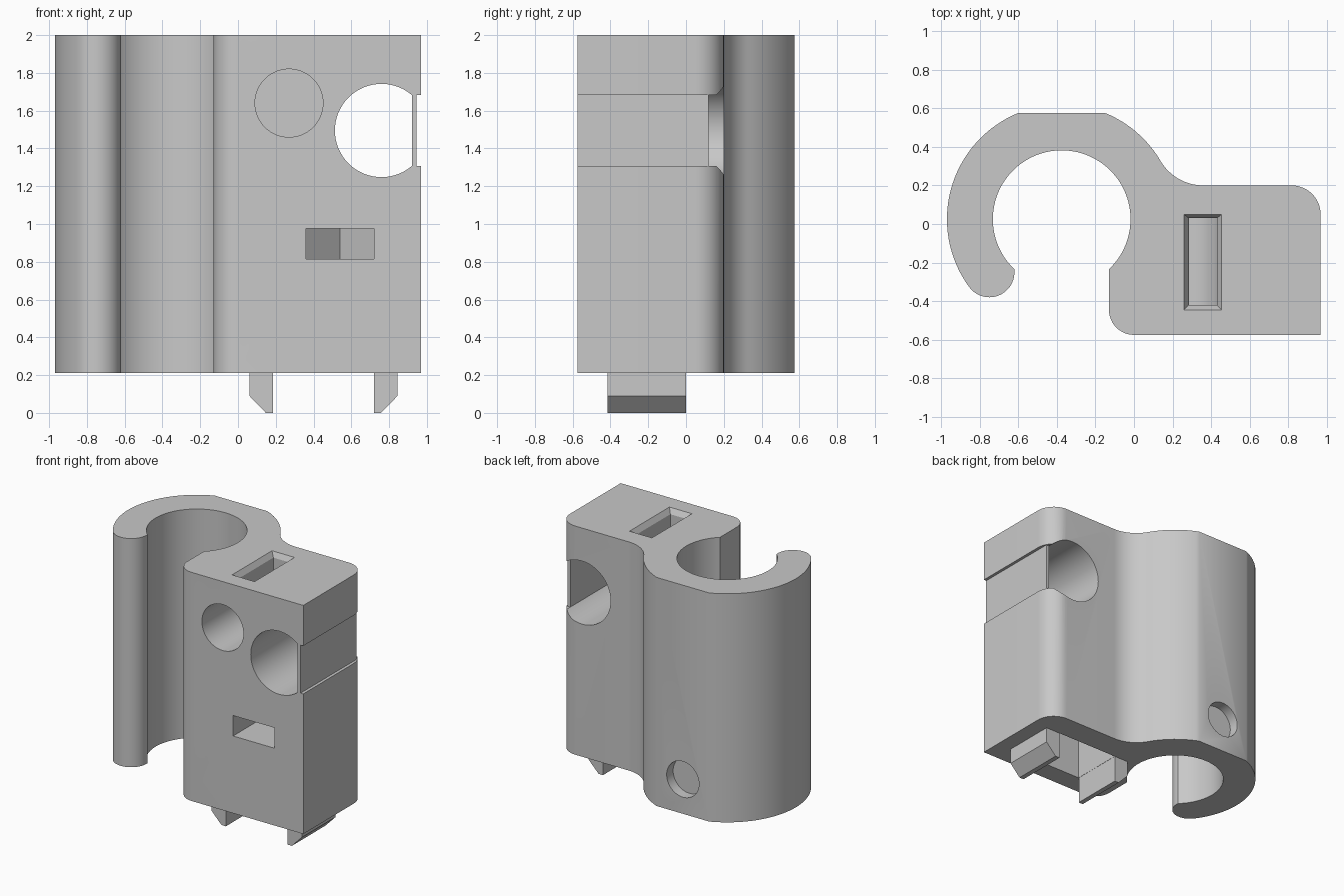
import bpy, bmesh
from math import cos, sin, radians, atan2, pi, sqrt

cube = bpy.data.objects.get("Cube")
if cube:
    bpy.data.objects.remove(cube, do_unlink=True)

grey = bpy.data.materials.new("plain grey")
grey.use_nodes = True
tone = (0.58, 0.58, 0.58, 1)
grey.diffuse_color = tone
grey.node_tree.nodes["Principled BSDF"].inputs["Base Color"].default_value = tone


def loft(name, rings):
    """Closed solid through matching rings of 3D points."""
    bm = bmesh.new()
    loops = [[bm.verts.new(p) for p in ring] for ring in rings]
    n = len(loops[0])
    for a, b in zip(loops, loops[1:]):
        for i in range(n):
            j = (i + 1) % n
            bm.faces.new((a[i], a[j], b[j], b[i]))
    bm.faces.new(loops[0][::-1])
    bm.faces.new(loops[-1])
    bmesh.ops.recalc_face_normals(bm, faces=bm.faces)
    mesh = bpy.data.meshes.new(name)
    bm.to_mesh(mesh)
    bm.free()
    mesh.materials.append(grey)
    ob = bpy.data.objects.new(name, mesh)
    bpy.context.collection.objects.link(ob)
    return ob


def along_z(name, outline, z0, z1):
    return loft(name, [[(x, y, z) for x, y in outline] for z in (z0, z1)])


def along_y(name, outline, y0, y1):
    return loft(name, [[(x, y, z) for x, z in outline] for y in (y0, y1)])


def rect(x0, x1, y0, y1):
    return [(x0, y0), (x1, y0), (x1, y1), (x0, y1)]


def arc(cx, cy, r, a0, a1, n=24):
    """Arc points, angles in radians."""
    return [(cx + r * cos(a0 + (a1 - a0) * i / n),
             cy + r * sin(a0 + (a1 - a0) * i / n)) for i in range(n + 1)]


def disc(cx, cy, r, n=64):
    return arc(cx, cy, r, 0, 2 * pi, n)[:-1]


def activate(ob):
    bpy.ops.object.select_all(action='DESELECT')
    ob.select_set(True)
    bpy.context.view_layer.objects.active = ob


def cut(target, cutter):
    cutter.hide_render = True
    mod = target.modifiers.new("cut", 'BOOLEAN')
    mod.operation = 'DIFFERENCE'
    mod.solver = 'EXACT'
    mod.object = cutter
    activate(target)
    bpy.ops.object.modifier_apply(modifier=mod.name)
    bpy.data.objects.remove(cutter, do_unlink=True)


# Body outline: open clip ring blended into a block
cx, cy, bore, outer = -0.375, 0.025, 0.357, 0.595
back, front, side, shoulder = 0.575, -0.575, 0.968, 0.2
fx, fr = 0.36, 0.258
blend = atan2(shoulder + fr - cy, fx - cx)
flat = atan2(back - cy, sqrt(outer ** 2 - (back - cy) ** 2))
tx, ty, tr = -0.75, -0.25, 0.13
tip = atan2(ty - cy, tx - cx)
gap = atan2(-sqrt(bore ** 2 - 0.245 ** 2), 0.245)

outline = [(side, front)]
outline += arc(side - 0.15, shoulder - 0.15, 0.15, 0, pi / 2, 12)
outline += arc(fx, shoulder + fr, fr, -pi / 2, blend - pi, 16)
outline += arc(cx, cy, outer, blend, flat, 16)[1:]
outline += arc(cx, cy, outer, pi - flat, tip + 2 * pi, 48)
outline += arc(tx, ty, tr, tip, 0, 24)[1:]
outline += arc(cx, cy, bore, pi - gap, gap, 80)
outline += arc(0, front + 0.13, 0.13, pi, 1.5 * pi, 12)
body = along_z("body", outline, 0.21, 2)

# Large through hole, broken out of the side by a groove
cut(body, along_y("side_hole", disc(0.76, 1.495, 0.247), -1, 1))
cut(body, along_y("side_groove", rect(0.92, 1.1, 1.307, 1.683), -1, 1))

# Deep round pocket in front, shallow round pocket behind
cut(body, along_y("front_pocket", disc(0.27, 1.64, 0.18), -1, 0.04))
cut(body, along_y("back_pocket", disc(cx, 0.48, 0.14), 0.495, 1))

# Top slot with a chamfered rim, opening into the front pocket
rings = [(rect(0.285, 0.43, -0.42, 0.03), 1.62),
         (rect(0.285, 0.43, -0.42, 0.03), 1.96),
         (rect(0.26, 0.455, -0.445, 0.05), 2),
         (rect(0.26, 0.455, -0.445, 0.05), 2.1)]
cut(body, loft("top_slot", [[(x, y, z) for x, y in r] for r, z in rings]))

# Front slot with a pointed end
point = [(0.36, -1), (0.72, -1), (0.72, -0.1), (0.54, 0.08), (0.36, -0.1)]
cut(body, along_z("front_slot", point, 0.815, 0.975))

# Cavity under the body, between the legs
cut(body, along_z("bottom_cavity", rect(0.187, 0.718, -0.415, 0), 0, 0.6))

activate(body)
bpy.ops.object.shade_smooth_by_angle(angle=radians(25))

# Thin wall closing the side groove
along_y("side_wall", rect(0.92, 0.945, 1.307, 1.683), front, 0.118)

# Mirrored snap legs with chamfered outer tips
middle = 0.4525
leg = [(0.267, 0.21), (0.267, 0), (0.305, 0), (0.392, 0.09), (0.392, 0.21)]
for name, s in (("left_leg", 1), ("right_leg", -1)):
    along_y(name, [(middle + s * x, z) for x, z in leg], -0.415, 0)
